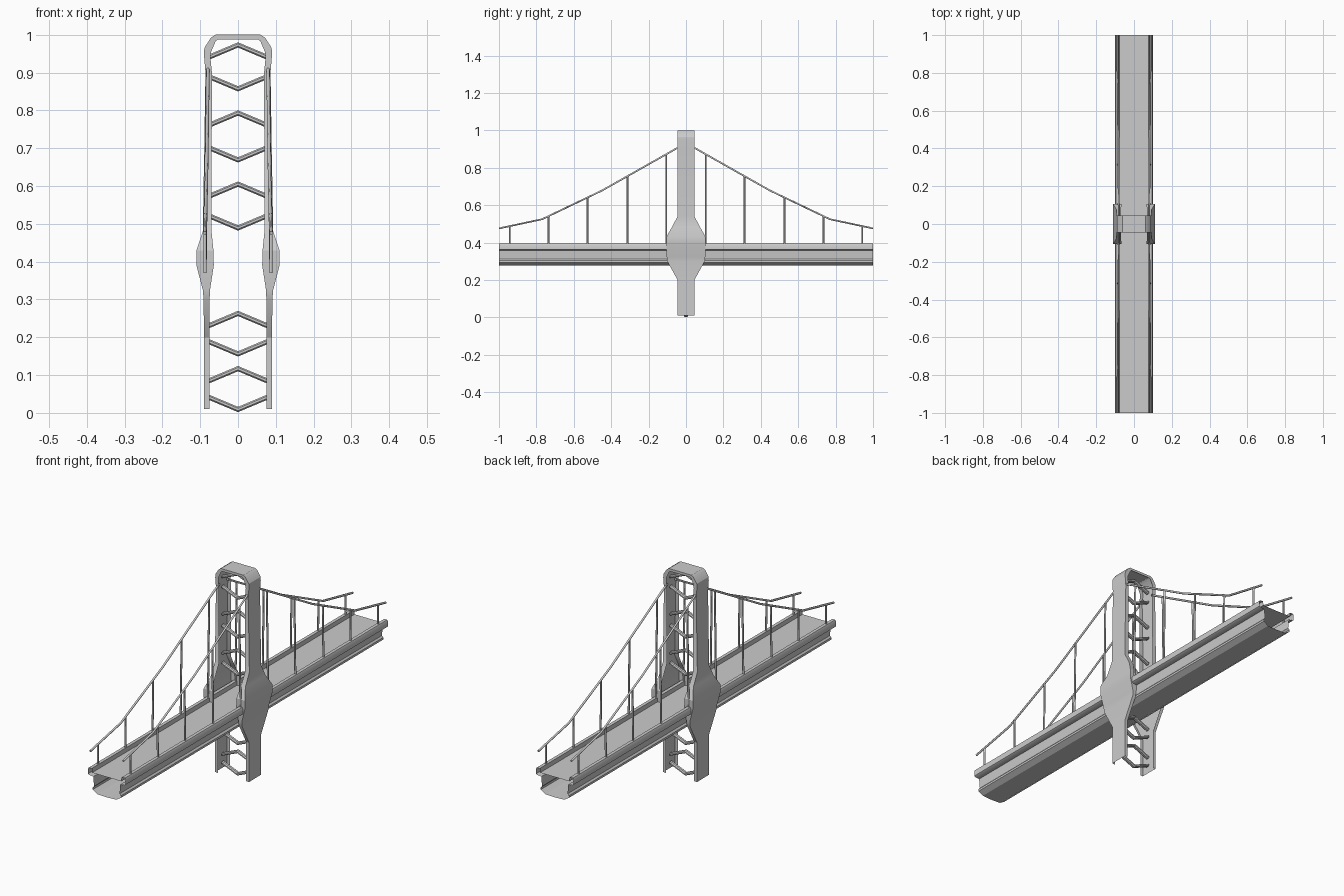
import bpy, bmesh
from mathutils import Vector

if "Cube" in bpy.data.objects:
    bpy.data.objects.remove(bpy.data.objects["Cube"])


def finish(name, bm, smooth=0.5):
    bmesh.ops.recalc_face_normals(bm, faces=bm.faces)
    me = bpy.data.meshes.new(name)
    bm.to_mesh(me)
    bm.free()
    ob = bpy.data.objects.new(name, me)
    bpy.context.collection.objects.link(ob)
    bpy.ops.object.select_all(action='DESELECT')
    ob.select_set(True)
    bpy.context.view_layer.objects.active = ob
    bpy.ops.object.shade_smooth_by_angle(angle=smooth)
    return ob


def mirror(ob, x=True, y=False):
    m = ob.modifiers.new("mirror", 'MIRROR')
    m.use_axis = (x, y, False)


def loft(name, rows, closed=False):
    # skin a strip through rows of points
    bm = bmesh.new()
    vs = [[bm.verts.new(p) for p in r] for r in rows]
    n = len(rows[0])
    for a, b in zip(vs, vs[1:]):
        for i in range(n if closed else n - 1):
            j = (i + 1) % n
            bm.faces.new((a[i], a[j], b[j], b[i]))
    if closed:
        bm.faces.new(vs[0])
        bm.faces.new(vs[-1])
    return finish(name, bm)


def curve_tube(name, paths, r):
    cu = bpy.data.curves.new(name, 'CURVE')
    cu.dimensions = '3D'
    cu.bevel_depth = r
    cu.bevel_resolution = 1
    cu.use_fill_caps = True
    for path in paths:
        sp = cu.splines.new('POLY')
        sp.points.add(len(path) - 1)
        for p, co in zip(sp.points, path):
            p.co = (*co, 1)
    ob = bpy.data.objects.new(name, cu)
    bpy.context.collection.objects.link(ob)
    return ob


# tower: inward-facing channel (outer x, outer z, inner x, inner z, half width)
tower_rows = [
    (.090, .01, .075, .01, .045), (.090, .20, .075, .20, .045),
    (.091, .30, .075, .30, .100), (.093, .325, .074, .325, .103),
    (.110, .39, .064, .39, .105), (.110, .43, .065, .43, .105),
    (.093, .48, .070, .48, .077), (.092, .54, .070, .54, .045),
    (.086, .90, .069, .90, .045), (.090, .948, .073, .94, .045),
    (.089, .965, .072, .953, .045), (.072, .992, .059, .983, .045),
    (.060, 1.0, .053, .988, .045), (0, 1.0, 0, .988, .045)]
tower = loft("tower", [[(ix, -w, iz), (ox, -w, oz), (ox, w, oz), (ix, w, iz)]
                       for ox, oz, ix, iz, w in tower_rows])
mirror(tower)

# chevron braces between the legs
for i, (mid, s) in enumerate([(.973, 1), (.793, 1), (.605, 1), (.263, 1), (.117, 1),
                              (.857, -1), (.669, -1), (.489, -1), (.156, -1), (.009, -1)]):
    ring = [(-.010, -.003), (-.005, -.007), (.005, -.007),
            (.010, -.003), (.010, .003), (.005, .007), (-.005, .007), (-.010, .003)]
    rows = [[(x, y, mid - s * .42 * abs(x) + z) for y, z in ring]
            for x in (-.08, 0, .08)]
    loft("chevron_brace_%d" % i, rows, True)

# deck: open-ended shell with raised kerbs and a box girder below
half = [(0, .375), (.078, .375), (.080, .395), (.096, .395), (.100, .387),
        (.100, .364), (.094, .360), (.072, .358), (.068, .312), (.075, .304),
        (.075, .294), (.050, .279), (0, .277)]
deck = loft("deck", [[(x, y, z) for x, z in half] for y in (-1, 1)])
mirror(deck)

# suspension cables and hangers
cable = [Vector(p) for p in [(.078, .03, .915), (.080, .05, .904), (.083, .45, .678),
                             (.086, .77, .525), (.088, 1.0, .476)]]


def cable_at(y):
    for a, b in zip(cable, cable[1:]):
        if a.y <= y <= b.y:
            return a.lerp(b, (y - a.y) / (b.y - a.y))


def four_way(path):
    return [[(sx * x, sy * y, z) for x, y, z in path]
            for sx in (-1, 1) for sy in (-1, 1)]


curve_tube("suspension_cables", four_way(cable), .005)
hangers = []
for y in (.105, .313, .527, .735, .943):
    top = cable_at(y)
    hangers += four_way([(.087, y, .37), tuple(top)])
curve_tube("hangers", hangers, .0045)
